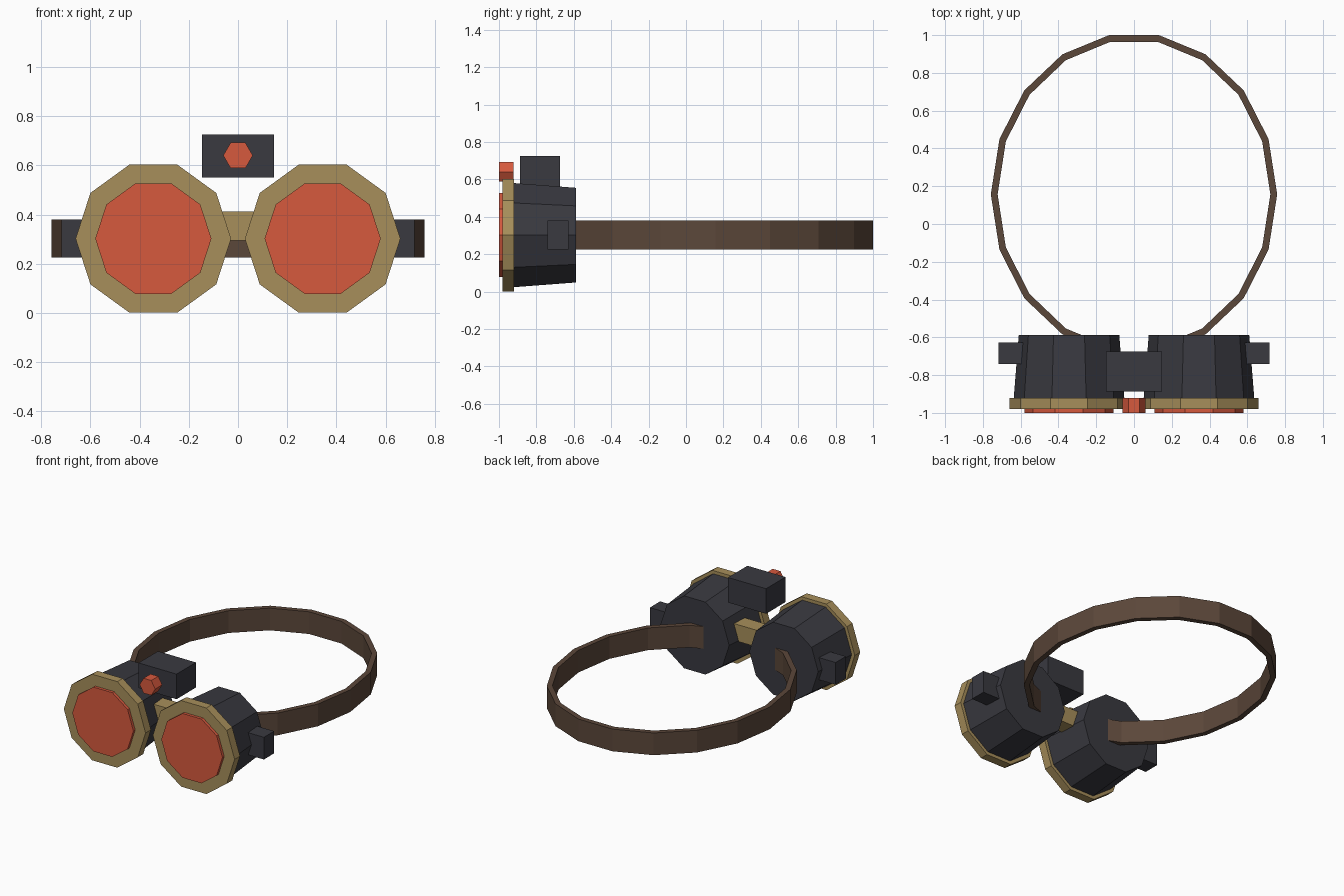
import bpy
import bmesh
from math import cos, sin, pi, radians
from mathutils import Matrix, Vector

cube = bpy.data.objects.get("Cube")
if cube:
    bpy.data.objects.remove(cube, do_unlink=True)


def material(name, rgb):
    mat = bpy.data.materials.new(name)
    mat.use_nodes = True
    color = (*rgb, 1)
    mat.diffuse_color = color
    node = next(n for n in mat.node_tree.nodes if n.type == 'BSDF_PRINCIPLED')
    node.inputs["Base Color"].default_value = color
    node.inputs["Roughness"].default_value = 0.8
    return mat


RED = material("lens red", (0.67, 0.10, 0.048))
BRASS = material("brass", (0.39, 0.275, 0.105))
DARK = material("dark metal", (0.041, 0.041, 0.051))
LEATHER = material("brown leather", (0.105, 0.063, 0.042))


def finish(name, bm, mat):
    bmesh.ops.recalc_face_normals(bm, faces=bm.faces)
    mesh = bpy.data.meshes.new(name)
    bm.to_mesh(mesh)
    bm.free()
    mesh.materials.append(mat)
    obj = bpy.data.objects.new(name, mesh)
    bpy.context.collection.objects.link(obj)
    return obj


def box(name, low, high, mat):
    low, high = Vector(low), Vector(high)
    bm = bmesh.new()
    bmesh.ops.create_cube(bm, size=1)
    bmesh.ops.scale(bm, vec=high - low, verts=bm.verts)
    bmesh.ops.translate(bm, vec=(low + high) / 2, verts=bm.verts)
    return finish(name, bm, mat)


def barrel(name, x, z, front, back, r_front, r_back, sides, mat):
    """Faceted cone section along y, with a corner pointing to +x."""
    bm = bmesh.new()
    rings = [[bm.verts.new((x + r * cos(2 * pi * i / sides), y,
                            z + r * sin(2 * pi * i / sides)))
              for i in range(sides)]
             for y, r in ((front, r_front), (back, r_back))]
    for ring in rings:
        bm.faces.new(ring)
    for i in range(sides):
        j = (i + 1) % sides
        bm.faces.new((rings[0][i], rings[0][j], rings[1][j], rings[1][i]))
    return finish(name, bm, mat)


# Eyepieces: housing, rim, lens and side knob on each side
for side, s in (("left", 1), ("right", -1)):
    x = 0.344 * s
    barrel(side + "_housing", x, 0.302, -0.925, -0.588, 0.293, 0.266, 10, DARK)
    barrel(side + "_rim", x, 0.302, -0.98, -0.92, 0.316, 0.316, 10, BRASS)
    barrel(side + "_lens", x, 0.302, -1.0, -0.96, 0.236, 0.236, 10, RED)
    xs = sorted((0.57 * s, 0.718 * s))
    box(side + "_knob", (xs[0], -0.74, 0.225), (xs[1], -0.627, 0.38), DARK)

# Bridge between the eyepieces
box("bridge", (-0.11, -0.79, 0.295), (0.11, -0.68, 0.412), BRASS)

# Top module with its floating indicator
box("top_module", (-0.147, -0.888, 0.55), (0.147, -0.674, 0.725), DARK)
barrel("indicator", 0, 0.64, -1.0, -0.922, 0.06, 0.06, 6, RED)

# Head strap: open oval band whose ends sink into the housings
bm = bmesh.new()
sections = []
for angle in range(-80, 261, 20):
    a = radians(angle)
    section = []
    for inset, z in ((0, 0.225), (0, 0.38), (0.036, 0.38), (0.036, 0.225)):
        section.append(bm.verts.new(((0.758 - inset) * cos(a),
                                     0.157 + (0.856 - inset) * sin(a), z)))
    sections.append(section)
for p, q in zip(sections, sections[1:]):
    for i in range(4):
        j = (i + 1) % 4
        bm.faces.new((p[i], p[j], q[j], q[i]))
bm.faces.new(sections[0])
bm.faces.new(sections[-1])
finish("strap", bm, LEATHER)
